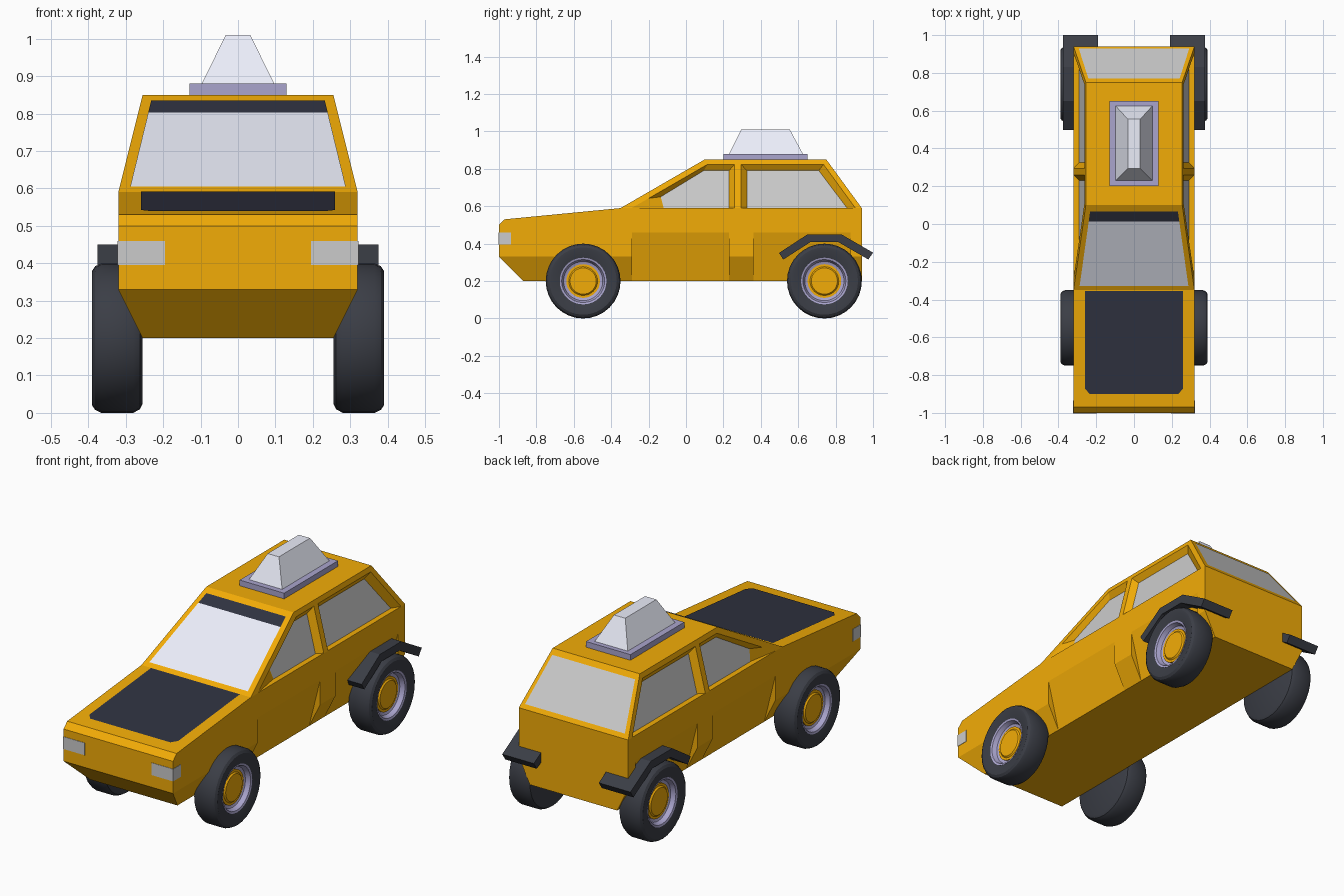
import bpy, bmesh, math
from mathutils import Vector

if "Cube" in bpy.data.objects:
    bpy.data.objects.remove(bpy.data.objects["Cube"])


def material(name, rgb):
    m = bpy.data.materials.new(name)
    m.diffuse_color = tuple(c ** 2.2 for c in rgb) + (1,)
    m.use_nodes = True
    m.node_tree.nodes["Principled BSDF"].inputs["Base Color"].default_value = m.diffuse_color
    return m


YELLOW = material("yellow paint", (0.95, 0.67, 0.06))
RUBBER = material("rubber", (0.24, 0.25, 0.28))
DARK = material("dark panel", (0.20, 0.21, 0.26))
VIOLET = material("violet grey", (0.66, 0.64, 0.80))
PALE = material("pale glass", (0.92, 0.93, 0.98))


def finish(name, bm, mat=None, mirror=False, smooth=None, recalc=True):
    if recalc:
        bmesh.ops.recalc_face_normals(bm, faces=bm.faces)
    me = bpy.data.meshes.new(name)
    bm.to_mesh(me)
    bm.free()
    if mat:
        me.materials.append(mat)
    if smooth:
        me.polygons.foreach_set("use_smooth", [True] * len(me.polygons))
        me.set_sharp_from_angle(angle=math.radians(smooth))
    ob = bpy.data.objects.new(name, me)
    bpy.context.collection.objects.link(ob)
    if mirror:
        ob.modifiers.new("Mirror", 'MIRROR').use_mirror_merge = False
    return ob


def loft(name, rings, mat=None, mirror=False, caps=True, smooth=None):
    """Skin between equal-sized closed rings of points."""
    bm = bmesh.new()
    vs = [[bm.verts.new(p) for p in r] for r in rings]
    n = len(rings[0])
    for a, b in zip(vs, vs[1:]):
        for i in range(n):
            j = (i + 1) % n
            bm.faces.new((a[i], a[j], b[j], b[i]))
    if caps:
        bm.faces.new(vs[0])
        bm.faces.new(vs[-1])
    return finish(name, bm, mat, mirror, smooth)


def prism(name, profile, x0, x1, mat=None, mirror=False):
    """Extrude a (y, z) profile along x."""
    return loft(name, [[(x, y, z) for y, z in profile] for x in (x0, x1)], mat, mirror)


def panel(name, pts, outward, mat=None, mirror=False, lift=0.003):
    """One flat face lying just above the bodywork."""
    o = Vector(outward).normalized()
    bm = bmesh.new()
    f = bm.faces.new([bm.verts.new(Vector(p) + o * lift) for p in pts])
    f.normal_update()
    if f.normal.dot(o) < 0:
        f.normal_flip()
    return finish(name, bm, mat, mirror, recalc=False)


def frustum(name, y0, y1, x0, z0, y2, y3, x1, z1, mat):
    ring = lambda x, a, b, z: [(-x, a, z), (x, a, z), (x, b, z), (-x, b, z)]
    return loft(name, [ring(x0, y0, y1, z0), ring(x1, y2, y3, z1)], mat)


def half_width(z):
    if z < 0.33:
        return 0.255 + (z - 0.20) * 0.5
    return 0.32 - max(0, z - 0.59) * 0.25


# body: side profile extruded, split at the creases and narrowed at top and bottom
profile = [(-1, 0.33), (-1, 0.50), (-0.97, 0.53), (-0.35, 0.59), (0.10, 0.85),
           (0.75, 0.85), (0.94, 0.59), (0.94, 0.20), (-0.87, 0.20)]
body = prism("car_body", profile, -0.32, 0.32, YELLOW)
bm = bmesh.new()
bm.from_mesh(body.data)
for z in (0.33, 0.59):
    bmesh.ops.bisect_plane(bm, geom=bm.verts[:] + bm.edges[:] + bm.faces[:], dist=1e-5,
                           plane_co=(0, 0, z), plane_no=(0, 0, 1))
for v in bm.verts:
    v.co.x = math.copysign(half_width(v.co.z), v.co.x)
bm.to_mesh(body.data)
bm.free()

cutters = []

# slanted lower door panels
for y0, y1 in ((-0.29, 0.23), (0.36, 0.88)):
    tri = [(0.32, 0.46), (0.245, 0.16), (0.40, 0.16), (0.40, 0.46)]
    cutters.append(loft("door_cutter", [[(x, y, z) for x, z in tri] for y in (y0, y1)], mirror=True))

# recessed side windows: outer opening and inner glass outlines
windows = {
    "front_side_window": ([(-0.29, 0.591), (-0.20, 0.642), (0.115, 0.824), (0.26, 0.824), (0.26, 0.591)],
                          [(-0.12, 0.591), (-0.135, 0.65), (0.095, 0.79), (0.23, 0.79), (0.23, 0.591)]),
    "rear_side_window": ([(0.295, 0.591), (0.295, 0.824), (0.735, 0.824), (0.905, 0.591)],
                         [(0.325, 0.591), (0.325, 0.79), (0.71, 0.79), (0.86, 0.591)])}
for name, (outer, inner) in windows.items():
    rings = [[(half_width(z) + d, y, z) for y, z in poly]
             for poly, d in ((outer, 0.03), (outer, 0), (inner, -0.03))]
    cutters.append(loft(name + "_cutter", rings, mirror=True))
    panel(name, rings[-1], (1, 0, 0.25), None, True, 0.002)

for c in cutters:
    c.hide_render = True
    mod = body.modifiers.new("Cut", 'BOOLEAN')
    mod.operation, mod.solver, mod.object = 'DIFFERENCE', 'EXACT', c
bpy.context.view_layer.update()
cut = bpy.data.meshes.new_from_object(body.evaluated_get(bpy.context.evaluated_depsgraph_get()))
body.modifiers.clear()
body.data = cut
for c in cutters:
    bpy.data.objects.remove(c)


# windscreen, sun strip and rear window, flush with the sloping ends
def slope(levels, y_of_z):
    (xa, za), (xb, zb) = levels
    return [(-xa, y_of_z(za), za), (xa, y_of_z(za), za), (xb, y_of_z(zb), zb), (-xb, y_of_z(zb), zb)]


front = lambda z: -0.35 + (z - 0.59) * 0.45 / 0.26
back = lambda z: 0.94 - (z - 0.59) * 0.19 / 0.26
panel("windscreen", slope([(0.288, 0.603), (0.240, 0.80)], front), (0, -0.26, 0.45), PALE)
panel("sun_strip", slope([(0.240, 0.80), (0.232, 0.832)], front), (0, -0.26, 0.45), DARK)
panel("rear_window", slope([(0.292, 0.61), (0.242, 0.824)], back), (0, 0.26, 0.19))

# bonnet panel
bonnet = [(-0.26, -0.355), (0.26, -0.355), (0.26, -0.87), (0.235, -0.90), (-0.235, -0.90), (-0.26, -0.87)]
panel("bonnet_panel", [(x, y, 0.59 + (y + 0.35) * 0.06 / 0.62) for x, y in bonnet], (0, -0.1, 1), DARK)

# headlights wrapping round the front corners
prism("headlight", [(-1.002, 0.395), (-1.002, 0.46), (-0.935, 0.46), (-0.935, 0.395)], 0.195, 0.322, None, True)

# roof sign
frustum("sign_base", 0.20, 0.65, 0.13, 0.85, 0.20, 0.65, 0.13, 0.88, VIOLET)
frustum("roof_sign", 0.23, 0.625, 0.097, 0.88, 0.295, 0.555, 0.033, 1.01, PALE)

# rear mudguards, bent over the wheels
prism("rear_mudguard", [(0.497, 0.35), (0.65, 0.45), (0.83, 0.45), (1.0, 0.352), (0.975, 0.315),
                        (0.815, 0.408), (0.665, 0.408), (0.52, 0.315)], 0.19, 0.375, RUBBER, True)


# wheels: lathed tyre, rim and hub from (x, radius) profiles
def lathe(name, pts, y, mat):
    rings = [[(x, y + r * math.cos(2 * math.pi * i / 32), 0.20 + r * math.sin(2 * math.pi * i / 32))
              for i in range(32)] for x, r in pts]
    return loft(name, rings, mat, True, smooth=30)


for end, y in (("front", -0.55), ("rear", 0.74)):
    lathe(end + "_tyre", [(0.255, 0.175), (0.262, 0.19), (0.28, 0.2), (0.365, 0.2), (0.382, 0.192),
                          (0.39, 0.18), (0.39, 0.165), (0.38, 0.125), (0.34, 0.12)], y, RUBBER)
    lathe(end + "_rim", [(0.335, 0.125), (0.381, 0.125), (0.378, 0.115), (0.355, 0.105),
                         (0.348, 0.09)], y, VIOLET)
    lathe(end + "_hub", [(0.335, 0.09), (0.355, 0.09), (0.355, 0.077), (0.362, 0.07)], y, YELLOW)
